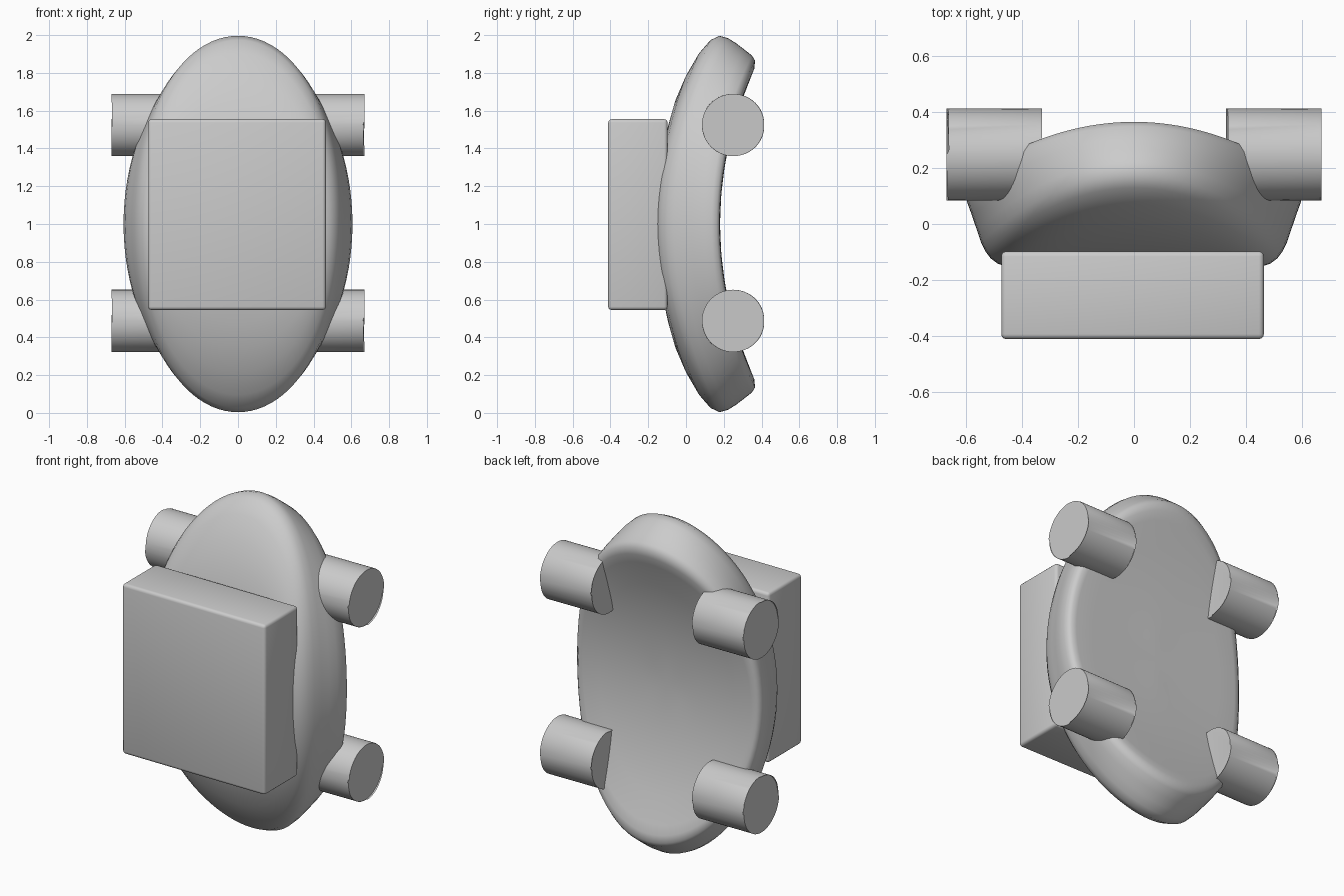
import bpy, bmesh, math

if "Cube" in bpy.data.objects:
    bpy.data.objects.remove(bpy.data.objects["Cube"])

SEG = 96
BACK_R, BEND_Y = 1.92, 2.10   # radius and centre of the lengthwise bend


def finish(name, bm, angle=35):
    bmesh.ops.recalc_face_normals(bm, faces=bm.faces)
    me = bpy.data.meshes.new(name)
    bm.to_mesh(me)
    bm.free()
    ob = bpy.data.objects.new(name, me)
    bpy.context.collection.objects.link(ob)
    bpy.ops.object.select_all(action='DESELECT')
    ob.select_set(True)
    bpy.context.view_layer.objects.active = ob
    bpy.ops.object.shade_smooth_by_angle(angle=math.radians(angle))
    return ob


def bent(x, phi, t):
    r = BACK_R + t
    return (x, BEND_Y - r * math.cos(phi), 1 + r * math.sin(phi))


# Curved oval shell: rings of (half width, half bend angle in degrees, depth from back)
rim = [(0.555, 23.6, 0.0), (0.585, 25.3, 0.003), (0.602, 26.5, 0.018),
       (0.606, 27.0, 0.045), (0.598, 27.3, 0.10), (0.580, 27.55, 0.15),
       (0.563, 27.65, 0.20), (0.548, 27.4, 0.245), (0.532, 26.3, 0.278),
       (0.513, 24.0, 0.303), (0.488, 20.5, 0.322), (0.455, 17.0, 0.333)]
inner = [0.8, 0.6, 0.4, 0.2]
rings = [(rim[0][0] * k, rim[0][1] * k, 0.0) for k in reversed(inner)] + rim
rings += [(rim[-1][0] * k, rim[-1][1] * k, 0.335) for k in inner]
bm = bmesh.new()
loops = []
for w, deg, t in rings:
    loops.append([bm.verts.new(bent(w * math.cos(a), math.radians(deg) * math.sin(a), t))
                  for a in (2 * math.pi * i / SEG for i in range(SEG))])
for a, b in zip(loops, loops[1:]):
    for i in range(SEG):
        j = (i + 1) % SEG
        bm.faces.new((a[i], a[j], b[j], b[i]))
for loop, t in ((loops[0], 0.0), (loops[-1], 0.335)):
    c = bm.verts.new(bent(0, 0, t))
    for i in range(SEG):
        bm.faces.new((loop[i], loop[(i + 1) % SEG], c))
finish("curved_shell", bm, 60)

# Front box with softened edges
bm = bmesh.new()
bmesh.ops.create_cube(bm, size=1)
for v in bm.verts:
    v.co = (-0.005 + v.co.x * 0.94, -0.255 + v.co.y * 0.314, 1.05 + v.co.z * 1.01)
bmesh.ops.bevel(bm, geom=bm.edges[:], offset=0.018, segments=3, profile=0.5, affect='EDGES')
finish("front_box", bm)

# Four wheels, mirrored left and right
for side, label in ((-1, "left"), (1, "right")):
    for z, level in ((0.487, "lower"), (1.524, "upper")):
        bm = bmesh.new()
        bmesh.ops.create_cone(bm, cap_ends=True, segments=64, radius1=0.165,
                              radius2=0.165, depth=0.332)
        for v in bm.verts:
            v.co = (side * 0.5 + v.co.z, 0.249 + v.co.x, z + v.co.y)
        bmesh.ops.bevel(bm, geom=[e for e in bm.edges if abs(e.verts[0].co.x - e.verts[1].co.x) < 1e-4],
                        offset=0.005, segments=2, profile=0.5, affect='EDGES')
        finish(f"{level}_{label}_wheel", bm)
